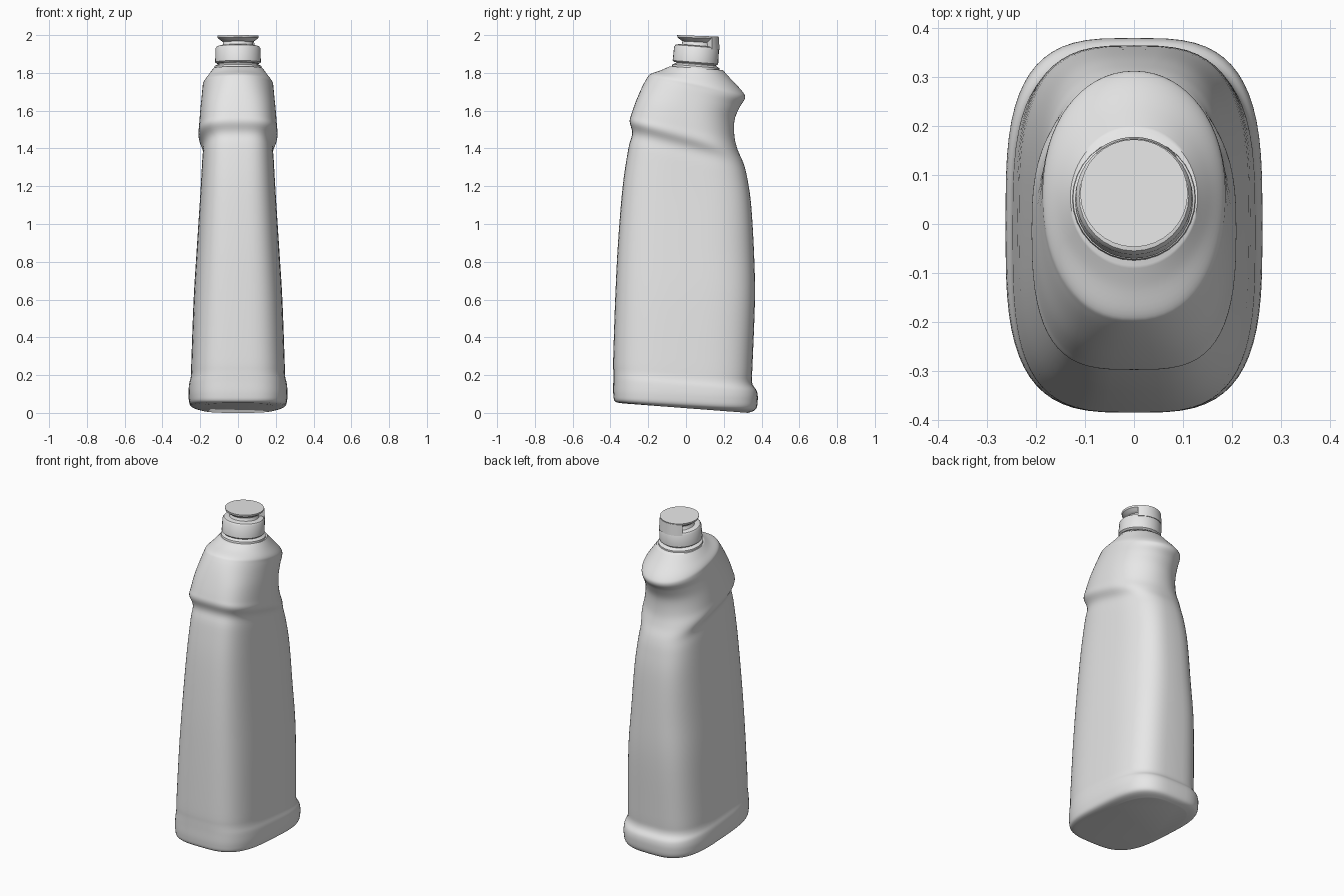
import bpy, bmesh, math
from mathutils import Matrix, Vector

cube = bpy.data.objects.get("Cube")
if cube:
    bpy.data.objects.remove(cube, do_unlink=True)

GREY = (0.8, 0.8, 0.8, 1.0)
plastic = bpy.data.materials.new("grey_plastic")
plastic.use_nodes = True
plastic.diffuse_color = GREY
plastic.node_tree.nodes["Principled BSDF"].inputs["Base Color"].default_value = GREY


def finish(bm, name, angle):
    """Turn a bmesh into a smooth shaded object with sharp creases kept."""
    bmesh.ops.recalc_face_normals(bm, faces=bm.faces)
    mesh = bpy.data.meshes.new(name)
    bm.to_mesh(mesh)
    bm.free()
    mesh.materials.append(plastic)
    obj = bpy.data.objects.new(name, mesh)
    bpy.context.collection.objects.link(obj)
    bpy.ops.object.select_all(action="DESELECT")
    obj.select_set(True)
    bpy.context.view_layer.objects.active = obj
    bpy.ops.object.shade_smooth_by_angle(angle=math.radians(angle))
    return obj


def loft(bm, rings):
    """Skin closed rings of points and cap both ends."""
    loops = [[bm.verts.new(p) for p in ring] for ring in rings]
    for low, high in zip(loops, loops[1:]):
        for i in range(len(low)):
            j = (i + 1) % len(low)
            bm.faces.new((low[i], low[j], high[j], high[i]))
    bm.faces.new(loops[0])
    bm.faces.new(loops[-1])


def catmull(a, b, c, d, t):
    """Smooth interpolation between b and c."""
    return [q + 0.5 * t * (r - p + t * (2 * p - 5 * q + 4 * r - s + t * (3 * (q - r) + s - p)))
            for p, q, r, s in zip(a, b, c, d)]


def section(front_y, front_z, back_y, back_z, width, front_pow, back_pow, sides=64):
    """Tilted rounded-box cross-section running from a front to a back point."""
    points = []
    for i in range(sides):
        angle = 2 * math.pi * i / sides
        c, s = math.cos(angle), math.sin(angle)
        blend = 0.5 + 0.5 * s
        power = 2 / (front_pow + (back_pow - front_pow) * blend)
        x = width * math.copysign(abs(c) ** power, c)
        t = 0.5 + 0.5 * math.copysign(abs(s) ** power, s)
        points.append(Vector((x, front_y + (back_y - front_y) * t,
                              front_z + (back_z - front_z) * t)))
    return points


def lathe(name, profile, centre_y, tilt, sides=32):
    """Revolve (radius, height) pairs, tipped slightly towards the back."""
    bm = bmesh.new()
    loft(bm, [[(r * math.cos(2 * math.pi * i / sides), r * math.sin(2 * math.pi * i / sides), z)
               for i in range(sides)] for r, z in profile])
    pivot = Vector((0, 0, profile[-1][1]))
    spin = Matrix.Rotation(-tilt, 3, "X")
    bmesh.ops.rotate(bm, verts=bm.verts, cent=pivot, matrix=spin)
    bmesh.ops.translate(bm, verts=bm.verts, vec=(0, centre_y, 0))
    return finish(bm, name, 35)


# Bottle body: front y, front z, back y, back z, half width, front and back squareness
stations = [
    (-.33, .05, .33, 0, .2, 3, 3),
    (-.375, .06, .37, .02, .25, 3.3, 3.3),
    # base lip, bulging at the back
    (-.385, .1, .38, .07, .262, 3.3, 3.3),
    (-.385, .17, .375, .115, .26, 3.3, 3.3),
    (-.385, .22, .35, .16, .25, 3.3, 3.3),
    # tapering body
    (-.385, .3, .352, .25, .247, 3.3, 3.3),
    (-.375, .6, .365, .6, .235, 3.3, 3.2),
    (-.36, .9, .36, .85, .218, 3.3, 3),
    (-.335, 1.2, .345, 1.1, .2, 3.3, 3),
    (-.305, 1.4, .325, 1.24, .19, 3.3, 2.8),
    # slanted ledge
    (-.285, 1.48, .305, 1.32, .186, 3.3, 2.6),
    (-.298, 1.54, .275, 1.39, .208, 3.2, 2.4),
    # finger grip
    (-.29, 1.58, .257, 1.46, .206, 3, 2.2),
    (-.265, 1.65, .257, 1.55, .2, 2.8, 2.1),
    (-.235, 1.72, .285, 1.62, .193, 2.5, 2.1),
    # shoulder
    (-.205, 1.775, .312, 1.665, .188, 2.3, 2.1),
    (-.185, 1.795, .3, 1.7, .183, 2.2, 2),
    (-.13, 1.815, .24, 1.765, .155, 2, 2),
    (-.085, 1.835, .195, 1.815, .13, 2, 2),
]
STEPS = 5
padded = [stations[0]] + stations + [stations[-1]]
rows = []
for quad in zip(padded, padded[1:], padded[2:], padded[3:]):
    rows += [catmull(*quad, k / STEPS) for k in range(STEPS)]
rows.append(stations[-1])
body = bmesh.new()
loft(body, [section(*row) for row in rows])
finish(body, "bottle_body", 50)

# Neck and closure
lathe("neck", [(.13, 1.79), (.125, 1.835), (.105, 1.845), (.105, 1.87)], .055, .08)
lathe("cap_band", [(.112, 1.848), (.121, 1.856), (.119, 1.93), (.112, 1.94), (.095, 1.945)],
      .057, .08)
lathe("cap_stem", [(.095, 1.93), (.08, 1.95), (.078, 1.975)], .06, .05)
lathe("lid", [(.078, 1.963), (.092, 1.972), (.108, 1.985), (.11, 1.996)], .063, .035)

# Hinge wall joining band and lid at the back
hinge = bmesh.new()
rings = []
for k in range(13):
    angle = math.radians(42 + 90 * k / 12)
    c, s = math.cos(angle), math.sin(angle)
    rings.append([(r * c, .06 + r * s, z)
                  for r, z in ((.06, 1.92), (.118, 1.92), (.114, 1.988), (.06, 1.988))])
loft(hinge, rings)
finish(hinge, "hinge_wall", 35)
